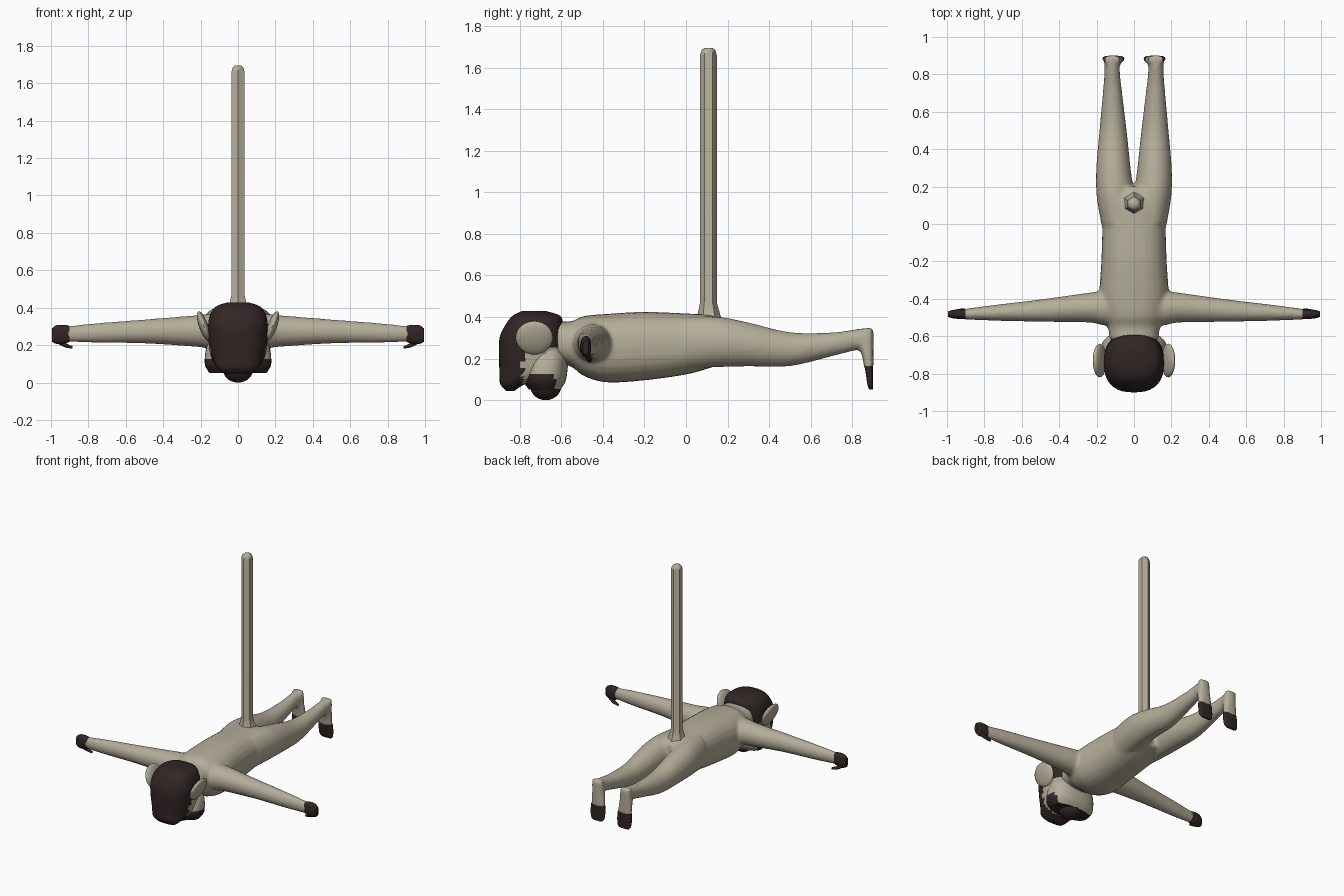
import bpy, bmesh, math
from mathutils import Matrix, Vector

if "Cube" in bpy.data.objects:
    bpy.data.objects.remove(bpy.data.objects["Cube"], do_unlink=True)


def material(name, rgb):
    m = bpy.data.materials.new(name)
    m.use_nodes = True
    m.diffuse_color = (*rgb, 1)
    bsdf = next(n for n in m.node_tree.nodes if n.type == "BSDF_PRINCIPLED")
    bsdf.inputs["Base Color"].default_value = (*rgb, 1)
    bsdf.inputs["Roughness"].default_value = 0.8
    return m


CREAM = material("cream fur", (0.46, 0.42, 0.32))
DARK = material("dark brown fur", (0.032, 0.018, 0.018))


def catmull(a, b, c, d, t):
    return [0.5 * (2 * q + (r - p) * t + (2 * p - 5 * q + 4 * r - s) * t * t
                   + (3 * q - p - 3 * r + s) * t ** 3) for p, q, r, s in zip(a, b, c, d)]


def smooth_keys(keys, steps):
    out = []
    for i in range(len(keys) - 1):
        a, d = keys[max(i - 1, 0)], keys[min(i + 2, len(keys) - 1)]
        out += [catmull(a, keys[i], keys[i + 1], d, k / steps) for k in range(steps)]
    return out + [keys[-1]]


def loft(bm, axis, keys, sides=24, steps=4, power=2.0, phase=0.0):
    """Rounded tube along an axis; each key is (position, centre, centre, radius, radius)."""
    order = {"x": (0, 1, 2), "y": (1, 0, 2), "z": (2, 0, 1)}[axis]
    rings = []
    for pos, c1, c2, r1, r2 in smooth_keys(keys, steps):
        ring = []
        for k in range(sides):
            a = phase + 2 * math.pi * k / sides
            u, v = math.cos(a), math.sin(a)
            co = Vector()
            co[order[0]] = pos
            co[order[1]] = c1 + r1 * math.copysign(abs(u) ** (2 / power), u)
            co[order[2]] = c2 + r2 * math.copysign(abs(v) ** (2 / power), v)
            ring.append(bm.verts.new(co))
        rings.append(ring)
    for a, b in zip(rings, rings[1:]):
        for k in range(sides):
            n = (k + 1) % sides
            bm.faces.new((a[k], a[n], b[n], b[k]))
    bm.faces.new(rings[0])
    bm.faces.new(rings[-1])


def finish(bm, name, mat, rule=None):
    """Make the object; faces that meet the rule turn dark."""
    bmesh.ops.recalc_face_normals(bm, faces=bm.faces[:])
    mesh = bpy.data.meshes.new(name)
    mesh.materials.append(mat)
    if rule:
        mesh.materials.append(DARK)
    for f in bm.faces:
        f.smooth = True
        if rule and rule(f.calc_center_median()):
            f.material_index = 1
    bm.to_mesh(mesh)
    bm.free()
    ob = bpy.data.objects.new(name, mesh)
    bpy.context.scene.collection.objects.link(ob)
    bpy.ops.object.select_all(action="DESELECT")
    ob.select_set(True)
    bpy.context.view_layer.objects.active = ob
    bpy.ops.object.shade_smooth_by_angle(angle=math.radians(50))
    return ob


def ellipsoid(name, mat, centre, radii, rot=Matrix()):
    bm = bmesh.new()
    m = Matrix.Translation(centre) @ rot @ Matrix.Diagonal((*radii, 1))
    bmesh.ops.create_uvsphere(bm, u_segments=24, v_segments=14, radius=1, matrix=m)
    return finish(bm, name, mat)


# Body: torso, arms, legs and heels fused into one skin
bm = bmesh.new()
loft(bm, "y", [(-0.62, 0, 0.28, 0.13, 0.10), (-0.55, 0, 0.27, 0.14, 0.11),
               (-0.49, 0, 0.26, 0.165, 0.145), (-0.38, 0, 0.25, 0.185, 0.165),
               (-0.2, 0, 0.26, 0.175, 0.165), (0, 0, 0.27, 0.17, 0.147),
               (0.12, 0, 0.283, 0.18, 0.127), (0.2, 0, 0.28, 0.13, 0.10)], power=2.4)
for s in (1, -1):
    loft(bm, "x", [(0, -0.45, 0.27, 0.10, 0.10), (s * 0.17, -0.45, 0.275, 0.09, 0.09),
                   (s * 0.24, -0.447, 0.275, 0.08, 0.083), (s * 0.5, -0.463, 0.273, 0.06, 0.064),
                   (s * 0.75, -0.475, 0.265, 0.042, 0.053), (s * 0.92, -0.483, 0.26, 0.027, 0.041)])
    loft(bm, "y", [(0.0, s * 0.09, 0.275, 0.085, 0.125), (0.15, s * 0.1, 0.28, 0.1, 0.122),
                   (0.3, s * 0.11, 0.268, 0.092, 0.106), (0.5, s * 0.112, 0.245, 0.073, 0.082),
                   (0.7, s * 0.115, 0.268, 0.052, 0.058), (0.82, s * 0.117, 0.291, 0.041, 0.051),
                   (0.89, s * 0.117, 0.3, 0.043, 0.05)])
    loft(bm, "z", [(0.345, s * 0.117, 0.88, 0.04, 0.022), (0.28, s * 0.115, 0.868, 0.045, 0.034),
                   (0.2, s * 0.112, 0.876, 0.052, 0.026), (0.15, s * 0.11, 0.88, 0.056, 0.022)], power=2.6)
body = finish(bm, "body", CREAM)
remesh = body.modifiers.new("fuse", "REMESH")
remesh.mode = "VOXEL"
remesh.voxel_size = 0.011
remesh.use_smooth_shade = True
relax = body.modifiers.new("relax", "SMOOTH")
relax.factor = 0.5
relax.iterations = 6

# Hands, thumbs, toes and ears
for s, side in ((1, "left"), (-1, "right")):
    bm = bmesh.new()
    loft(bm, "x", [(s * 0.9, -0.483, 0.26, 0.026, 0.043), (s * 0.93, -0.482, 0.258, 0.026, 0.05),
                   (s * 0.97, -0.482, 0.256, 0.022, 0.05), (s * 0.995, -0.482, 0.254, 0.014, 0.035)],
         sides=16, power=2.4)
    loft(bm, "x", [(s * 0.965, -0.475, 0.222, 0.014, 0.014), (s * 0.93, -0.467, 0.202, 0.014, 0.013),
                   (s * 0.885, -0.463, 0.187, 0.009, 0.007)], sides=10)
    finish(bm, side + "_hand", DARK)

    bm = bmesh.new()
    loft(bm, "z", [(0.165, s * 0.11, 0.88, 0.054, 0.02), (0.12, s * 0.11, 0.883, 0.058, 0.017),
                   (0.07, s * 0.11, 0.887, 0.054, 0.013), (0.05, s * 0.11, 0.892, 0.04, 0.008)], power=2.8)
    finish(bm, side + "_toes", DARK)

    ellipsoid(side + "_ear", CREAM, (s * 0.183, -0.73, 0.3), (0.025, 0.09, 0.085),
              Matrix.Rotation(s * 0.35, 4, "Y"))

# Head: dark cap over the crown and brow, cream below
bm = bmesh.new()
loft(bm, "z", [(0.045, 0, -0.845, 0.07, 0.02), (0.08, 0, -0.83, 0.11, 0.065),
               (0.14, 0, -0.74, 0.145, 0.158), (0.22, 0, -0.738, 0.158, 0.162),
               (0.3, 0, -0.74, 0.16, 0.157), (0.36, 0, -0.73, 0.15, 0.14),
               (0.405, 0, -0.72, 0.12, 0.115), (0.428, 0, -0.73, 0.06, 0.06)],
     sides=40, steps=5, power=2.5)
finish(bm, "head", CREAM, lambda c: c.z > 0.26 or c.y < -0.785)

# Broad jaw with dark mouth corners, and the muzzle
bm = bmesh.new()
loft(bm, "z", [(0.05, 0, -0.68, 0.15, 0.075), (0.09, 0, -0.68, 0.176, 0.1),
               (0.15, 0, -0.675, 0.176, 0.105), (0.2, 0, -0.67, 0.165, 0.1),
               (0.25, 0, -0.67, 0.14, 0.08)], sides=36, steps=5, power=2.4)
finish(bm, "jaw", CREAM, lambda c: c.z < 0.13 and c.y < -0.63)
ellipsoid("muzzle", DARK, (0, -0.675, 0.068), (0.08, 0.075, 0.068))

# Upright six-sided tail with a flared root
bm = bmesh.new()
loft(bm, "z", [(0.37, 0, 0.11, 0.085, 0.07), (0.41, 0, 0.11, 0.055, 0.055),
               (0.47, 0, 0.108, 0.04, 0.04), (1.66, 0, 0.108, 0.04, 0.04),
               (1.685, 0, 0.108, 0.033, 0.033), (1.695, 0, 0.108, 0.018, 0.018)],
     sides=6, steps=1, phase=math.pi / 2)
tail = finish(bm, "tail", CREAM)
for poly in tail.data.polygons:
    poly.use_smooth = True
bpy.ops.object.shade_smooth_by_angle(angle=math.radians(70))
